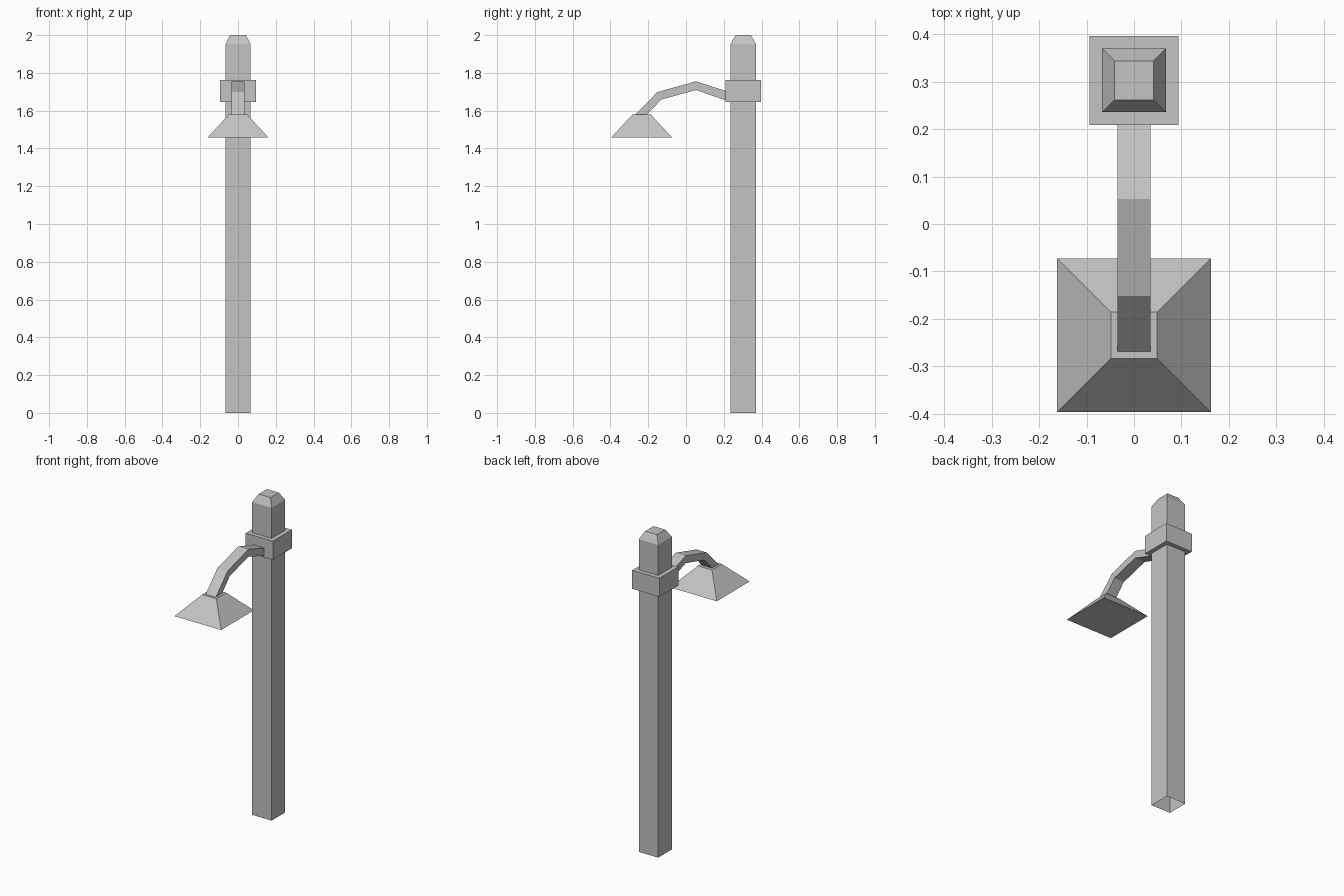
import bpy
import bmesh

cube = bpy.data.objects.get("Cube")
if cube:
    bpy.data.objects.remove(cube, do_unlink=True)

# One plain grey metal
metal = bpy.data.materials.new("grey_metal")
metal.use_nodes = True
GREY = (0.55, 0.55, 0.55, 1)
metal.diffuse_color = GREY
metal.node_tree.nodes["Principled BSDF"].inputs["Base Color"].default_value = GREY

POST_Y = 0.303
SHADE_Y = -0.235


def finish(name, bm):
    bmesh.ops.recalc_face_normals(bm, faces=bm.faces)
    mesh = bpy.data.meshes.new(name)
    bm.to_mesh(mesh)
    bm.free()
    mesh.materials.append(metal)
    obj = bpy.data.objects.new(name, mesh)
    bpy.context.collection.objects.link(obj)
    return obj


def square_loft(name, y, sections, open_bottom=False):
    """Stack of square sections given as (half width, height)."""
    bm = bmesh.new()
    rings = [[bm.verts.new((sx * h, y + sy * h, z))
              for sx, sy in ((-1, -1), (1, -1), (1, 1), (-1, 1))]
             for h, z in sections]
    for low, high in zip(rings, rings[1:]):
        for i in range(4):
            j = (i + 1) % 4
            bm.faces.new((low[i], low[j], high[j], high[i]))
    bm.faces.new(rings[-1])
    if not open_bottom:
        bm.faces.new(rings[0][::-1])
    return finish(name, bm)


def bent_bar(name, half_width, upper, lower):
    """Rectangular bar following paired upper and lower (y, z) points."""
    bm = bmesh.new()
    rings = [[bm.verts.new((x, *p)) for x, p in
              ((-half_width, a), (half_width, a), (half_width, b), (-half_width, b))]
             for a, b in zip(upper, lower)]
    for near, far in zip(rings, rings[1:]):
        for i in range(4):
            j = (i + 1) % 4
            bm.faces.new((near[i], near[j], far[j], far[i]))
    bm.faces.new(rings[0])
    bm.faces.new(rings[-1])
    return finish(name, bm)


# Square post with a chamfered top, hollow underneath
square_loft("post", POST_Y, [(0.067, 0), (0.067, 1.953), (0.041, 2)], open_bottom=True)

# Collar clamped round the post
square_loft("collar", POST_Y, [(0.094, 1.646), (0.094, 1.762)])

# Bent arm reaching forward from the collar to the shade
bent_bar("arm", 0.035,
         upper=[(0.23, 1.698), (0.053, 1.755), (-0.152, 1.698), (-0.272, 1.576)],
         lower=[(0.23, 1.648), (0.053, 1.709), (-0.131, 1.659), (-0.21, 1.576)])

# Pyramid lamp shade
square_loft("lamp_shade", SHADE_Y, [(0.162, 1.457), (0.049, 1.579)])
